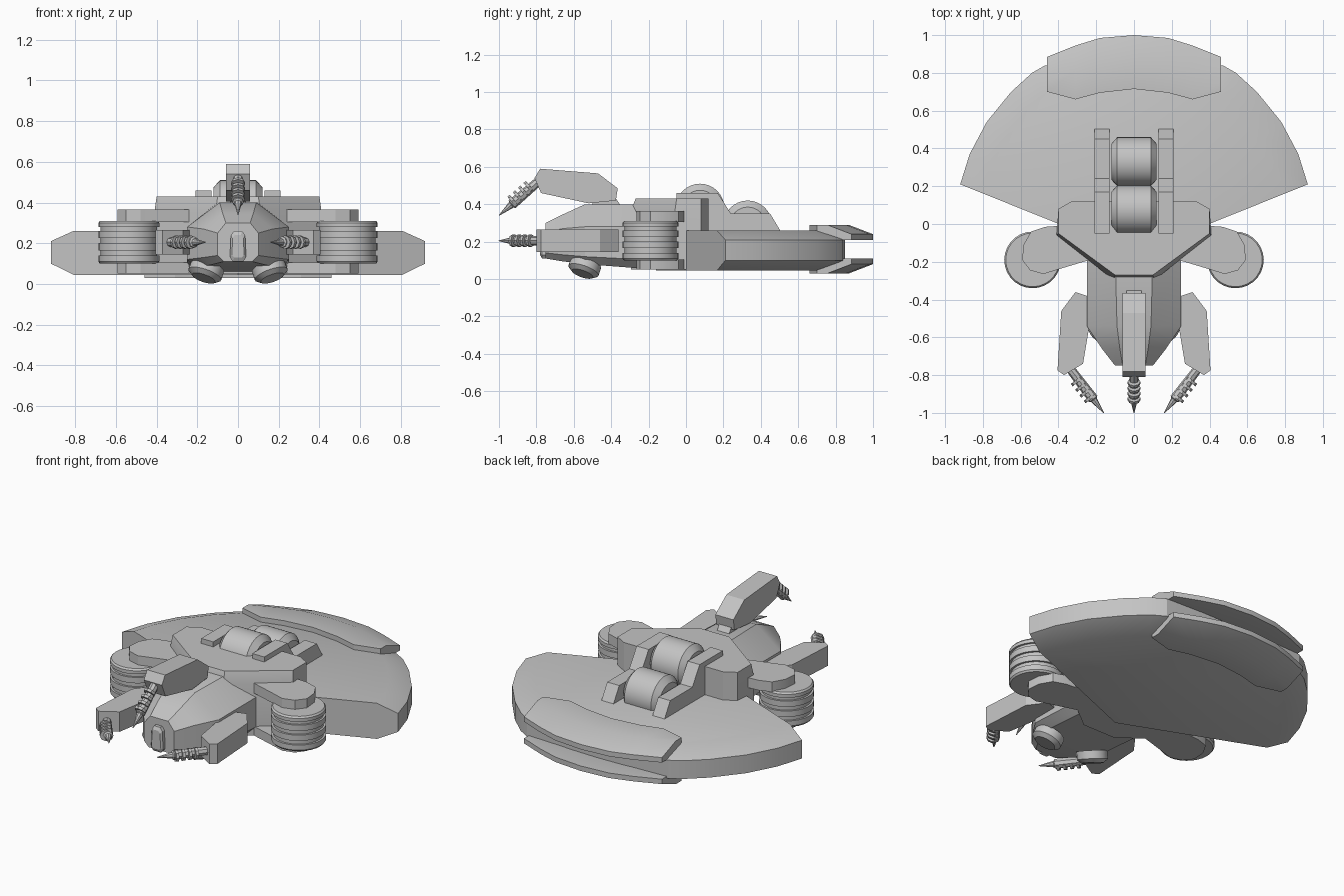
import bpy, bmesh, math
from mathutils import Vector

cube = bpy.data.objects.get("Cube")
if cube:
    bpy.data.objects.remove(cube, do_unlink=True)

grey = bpy.data.materials.new("hull_grey")
grey.use_nodes = True
COLOUR = (0.55, 0.55, 0.55, 1)
grey.diffuse_color = COLOUR
grey.node_tree.nodes["Principled BSDF"].inputs["Base Color"].default_value = COLOUR
parts = []


def loft(name, rings, mirror=False):
    """Skin a list of equal point rings and cap both ends."""
    bm = bmesh.new()
    rows = [[bm.verts.new(p) for p in ring] for ring in rings]
    n = len(rows[0])
    for a, b in zip(rows, rows[1:]):
        for i in range(n):
            j = (i + 1) % n
            bm.faces.new((a[i], a[j], b[j], b[i]))
    bm.faces.new(rows[0][::-1])
    bm.faces.new(rows[-1])
    bmesh.ops.recalc_face_normals(bm, faces=bm.faces)
    mesh = bpy.data.meshes.new(name)
    bm.to_mesh(mesh)
    bm.free()
    obj = bpy.data.objects.new(name, mesh)
    bpy.context.collection.objects.link(obj)
    mesh.materials.append(grey)
    if mirror:
        obj.modifiers.new("mirror", 'MIRROR')
    parts.append(obj)
    return obj


def tube(name, start, end, profile, sides=24, mirror=False):
    """Turned shape: profile is (fraction along, radius)."""
    start, end = Vector(start), Vector(end)
    turn = (end - start).to_track_quat('Z', 'Y')
    angles = [math.tau * i / sides for i in range(sides)]
    rings = [[start.lerp(end, t) + turn @ Vector((r * math.cos(a), r * math.sin(a), 0))
              for a in angles] for t, r in profile]
    return loft(name, rings, mirror)


def both(half):
    """Complete a half outline (right side, ordered) with its mirror image."""
    return half + [(-x, y) for x, y in reversed(half) if x > 0]


def flat(outline, z):
    return [(x, y, z) for x, y in outline]


# Rear fan-shaped hull, chamfered towards its rim
HUB = -0.16
fan = both([(0, HUB), (0.92, 0.21), (0.87, 0.37), (0.78, 0.54), (0.65, 0.70),
            (0.54, 0.80), (0.47, 0.84), (0.22, 0.85)])


def fan_ring(scale, z):
    return [(x * scale, HUB + (y - HUB) * scale, z) for x, y in fan]


loft("rear_hull", [fan_ring(0.88, 0.045), fan_ring(1, 0.10),
                   fan_ring(1, 0.21), fan_ring(0.88, 0.26)])

# Curved rear plates above and below the fan
stations = [(0, 0.715, 1.0), (0.18, 0.695, 0.985), (0.31, 0.66, 0.945), (0.46, 0.70, 0.885)]
stations = [(-x, a, b) for x, a, b in stations[:0:-1]] + stations
for name, side in (("upper_tail_plate", 1), ("lower_tail_plate", -1)):
    rings = []
    for x, inner, outer in stations:
        section = [(inner, 0.08), (inner, 0.13), (outer - 0.13, 0.13),
                   (outer, 0.08), (outer, 0.05), (outer - 0.12, 0.05)]
        rings.append([(x, y, 0.16 + side * h) for y, h in section])
    loft(name, rings)

# Central raised deck
deck = both([(0, 0.12), (0.33, 0.12), (0.40, 0.08), (0.41, -0.06), (0.11, -0.295)])
deck_top = both([(0, 0.12), (0.33, 0.12), (0.40, 0.08), (0.40, -0.05), (0.10, -0.27)])
loft("central_deck", [flat(deck, 0.05), flat(deck, 0.36), flat(deck_top, 0.43)])

# Tapered head
head = [(-0.15, [(0.20, 0.05), (0.25, 0.10), (0.25, 0.28), (0.10, 0.40)]),
        (-0.54, [(0.20, 0.08), (0.25, 0.12), (0.25, 0.28), (0.09, 0.40)]),
        (-0.66, [(0.13, 0.095), (0.17, 0.13), (0.17, 0.27), (0.075, 0.345)]),
        (-0.75, [(0.07, 0.11), (0.10, 0.14), (0.10, 0.25), (0.06, 0.30)])]
loft("head", [[(x, y, z) for x, z in both(half)] for y, half in head])

# Nose port
port = both([(0.025, 0.11), (0.04, 0.13), (0.035, 0.24), (0.02, 0.26)])
loft("nose_port", [[(x * s, y, 0.185 + (z - 0.185) * s) for x, z in port]
                   for y, s in ((-0.73, 1), (-0.77, 1), (-0.78, 0.75))])

# Chin discs, tilted outward and forward
centre, normal = Vector((0.16, -0.545, 0.055)), Vector((-0.35, 0.35, 1)).normalized()
tube("chin_disc", centre - normal * 0.03, centre + normal * 0.035,
     [(0, 0.06), (0.3, 0.085), (1, 0.085)], mirror=True)

# Ribbed side pods
levels = [(0.10, 0.142), (0.11, 0.15), (0.14, 0.15), (0.14, 0.138), (0.165, 0.138),
          (0.165, 0.15), (0.20, 0.15), (0.20, 0.138), (0.225, 0.138), (0.225, 0.15),
          (0.26, 0.15), (0.26, 0.138), (0.28, 0.138), (0.28, 0.15), (0.30, 0.15), (0.31, 0.142)]
tube("side_pod", (0.537, -0.19, 0), (0.537, -0.19, 1), levels, 28, True)

# Brackets holding the pods from above and below
bracket = [(0.20, 0.0), (0.40, -0.01), (0.47, -0.015), (0.545, -0.04), (0.585, -0.11),
           (0.592, -0.19), (0.55, -0.245), (0.48, -0.265), (0.40, -0.24), (0.20, -0.18)]
for name, low, high in (("upper_bracket", 0.305, 0.365), ("lower_bracket", 0.05, 0.105)):
    loft(name, [flat(bracket, low), flat(bracket, high)], True)

# Deck drums between two stepped rails
for name, y, z in (("front_drum", 0.075, 0.38), ("rear_drum", 0.33, 0.29)):
    tube(name, (-0.12, y, z), (0.12, y, z),
         [(0, 0.095), (0.13, 0.13), (0.87, 0.13), (1, 0.095)], 32)
rail = [(-0.05, 0.25), (-0.05, 0.46), (0.17, 0.46), (0.24, 0.35), (0.45, 0.35), (0.51, 0.25)]
loft("deck_rail", [[(x, y, z) for y, z in rail] for x in (0.13, 0.21)], True)


# Guns: body outline and barrel given as (outward, y), then placed in space
def gun(name, outline, base, tip, place, mirror):
    loft(name + "_body", [[place(o, y, w) for o, y in outline] for w in (-0.06, 0.06)], mirror)
    start, end = Vector(place(*base, 0)), Vector(place(*tip, 0))
    tube(name + "_barrel", start, end,
         [(0, 0.024), (0.68, 0.028), (0.70, 0.019), (1, 0.002)], 8, mirror)
    out = Vector(place(1, -0.9, 0)) - Vector(place(0, -0.9, 0))
    axis = (end - start).normalized()
    lift = (out - axis * out.dot(axis)).normalized() * 0.012
    for i in range(4):
        mid = start.lerp(end, 0.24 + 0.13 * i) + lift
        tube(name + "_rib_%d" % (i + 1), mid - axis * 0.008, mid + axis * 0.008,
             [(0, 0.034), (1, 0.034)], 8, mirror)


gun("top_gun",
    [(0.54, -0.81), (0.59, -0.78), (0.565, -0.47), (0.485, -0.365), (0.42, -0.375),
     (0.405, -0.52), (0.46, -0.775)],
    (0.53, -0.78), (0.34, -1.0), lambda o, y, w: (w, y, o), False)
gun("side_gun",
    [(0.37, -0.80), (0.405, -0.775), (0.385, -0.46), (0.31, -0.36), (0.25, -0.38),
     (0.23, -0.50), (0.27, -0.74)],
    (0.335, -0.77), (0.16, -1.0), lambda o, y, w: (o, y, 0.205 + w), True)

# Support under the top gun
post = [(-0.50, 0.38), (-0.50, 0.44), (-0.38, 0.44), (-0.34, 0.38)]
loft("top_gun_mount", [[(x, y, z) for y, z in post] for x in (-0.04, 0.04)])

# Smooth rounded surfaces, keep hard edges
bpy.ops.object.select_all(action='DESELECT')
for obj in parts:
    obj.select_set(True)
bpy.context.view_layer.objects.active = parts[0]
bpy.ops.object.shade_smooth_by_angle(angle=math.radians(25))
